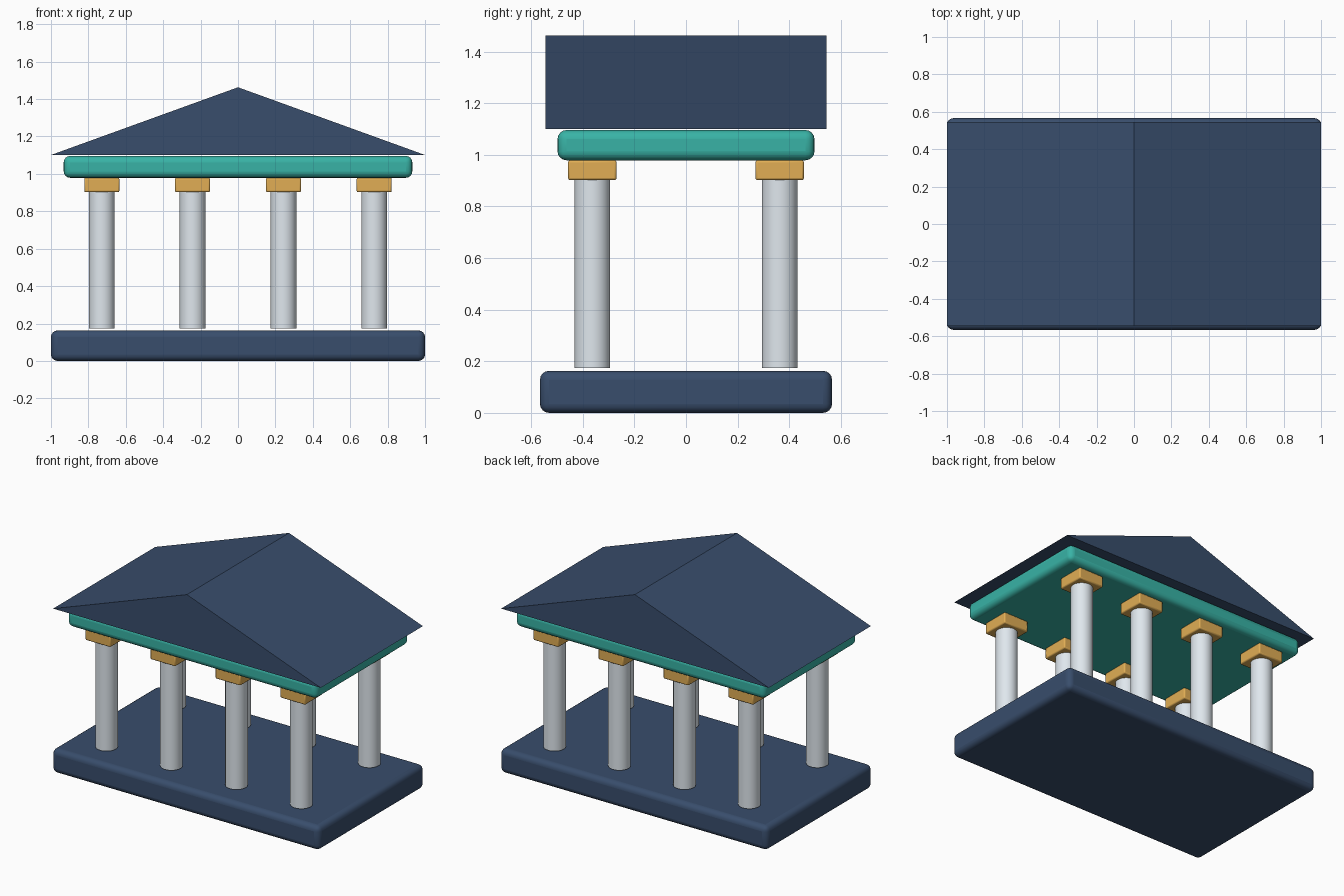
import bpy
import bmesh
import math

if "Cube" in bpy.data.objects:
    bpy.data.objects.remove(bpy.data.objects["Cube"])


def material(name, rgb):
    m = bpy.data.materials.new(name)
    m.diffuse_color = (*rgb, 1.0)
    m.use_nodes = True
    m.node_tree.nodes["Principled BSDF"].inputs["Base Color"].default_value = m.diffuse_color
    return m


NAVY = material("navy", (0.04, 0.075, 0.15))
TEAL = material("teal", (0.04, 0.45, 0.38))
GOLD = material("gold", (0.75, 0.42, 0.09))
STONE = material("pale_stone", (0.74, 0.80, 0.85))


def finish(bm, name, mat, loc=(0, 0, 0), bevel=0, segments=3, smooth=True):
    bmesh.ops.recalc_face_normals(bm, faces=bm.faces)
    mesh = bpy.data.meshes.new(name)
    bm.to_mesh(mesh)
    bm.free()
    mesh.materials.append(mat)
    obj = bpy.data.objects.new(name, mesh)
    obj.location = loc
    bpy.context.collection.objects.link(obj)
    if bevel:
        mod = obj.modifiers.new("rounded_edges", 'BEVEL')
        mod.width = bevel
        mod.segments = segments
        mod.limit_method = 'ANGLE'
    if smooth:
        bpy.ops.object.select_all(action='DESELECT')
        obj.select_set(True)
        bpy.context.view_layer.objects.active = obj
        bpy.ops.object.shade_smooth_by_angle(angle=math.radians(35))
    return obj


def slab(name, mat, x, y, sx, sy, z0, z1, bevel, segments):
    bm = bmesh.new()
    bmesh.ops.create_cube(bm, size=1)
    bmesh.ops.scale(bm, vec=(sx, sy, z1 - z0), verts=bm.verts)
    return finish(bm, name, mat, (x, y, (z0 + z1) / 2), bevel, segments)


def column(name, x, y, radius, z0, z1):
    bm = bmesh.new()
    bmesh.ops.create_cone(bm, cap_ends=True, segments=32, radius1=radius,
                          radius2=radius, depth=z1 - z0)
    return finish(bm, name, STONE, (x, y, (z0 + z1) / 2))


# Base platform and the beam slab under the roof
slab("base", NAVY, 0, 0, 2.0, 1.132, 0, 0.163, 0.035, 4)
slab("entablature", TEAL, 0, 0, 1.864, 0.996, 0.979, 1.096, 0.035, 4)

# Two rows of four columns with square capitals
for row, y in (("front", -0.363), ("back", 0.363)):
    for i, x in enumerate((-0.728, -0.243, 0.243, 0.728), 1):
        column(f"{row}_column_{i}", x, y, 0.069, 0.173, 0.902)
        slab(f"{row}_capital_{i}", GOLD, x, y, 0.188, 0.188,
             0.902, 0.979, 0.008, 2)

# Gable roof: triangular profile extruded front to back
bm = bmesh.new()
profile = [bm.verts.new((x, -0.545, z))
           for x, z in ((-1, 1.101), (1, 1.101), (0, 1.463))]
gable = bm.faces.new(profile)
ext = bmesh.ops.extrude_face_region(bm, geom=[gable], use_keep_orig=True)
bmesh.ops.translate(bm, vec=(0, 1.09, 0),
                    verts=[v for v in ext["geom"]
                           if isinstance(v, bmesh.types.BMVert)])
finish(bm, "roof", NAVY, smooth=False)
